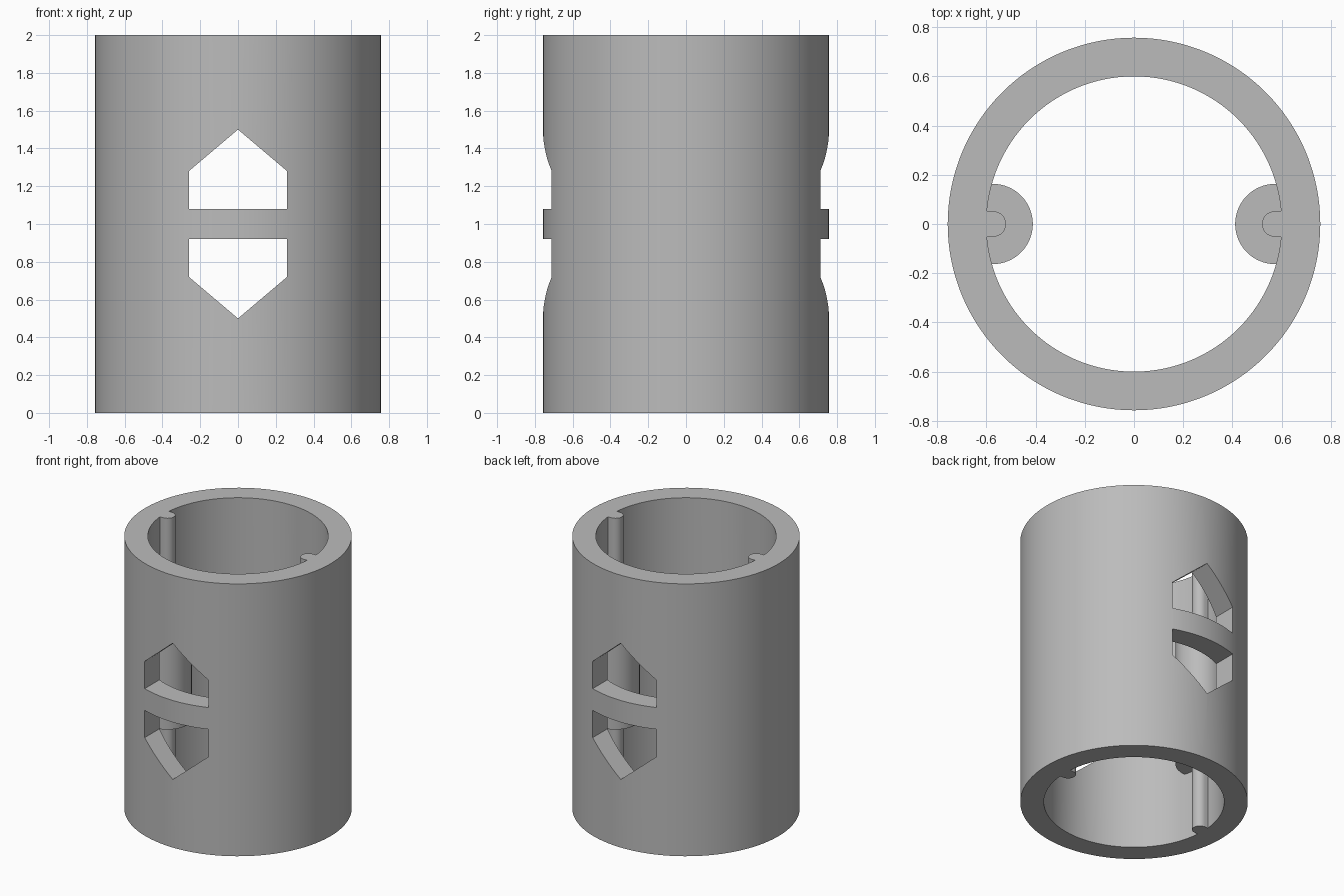
import bpy, bmesh, math

cube = bpy.data.objects.get("Cube")
if cube:
    bpy.data.objects.remove(cube, do_unlink=True)

OUTER, INNER, HEIGHT, SIDES = 0.757, 0.6, 2.0, 128

grey = bpy.data.materials.new("plain_grey")
grey.use_nodes = True
colour = (0.5, 0.5, 0.5, 1)
grey.diffuse_color = colour
grey.node_tree.nodes["Principled BSDF"].inputs["Base Color"].default_value = colour


def finish(name, bm):
    bmesh.ops.recalc_face_normals(bm, faces=bm.faces)
    mesh = bpy.data.meshes.new(name)
    bm.to_mesh(mesh)
    bm.free()
    mesh.materials.append(grey)
    obj = bpy.data.objects.new(name, mesh)
    bpy.context.collection.objects.link(obj)
    return obj


def prism(name, outline, shift):
    """Extrude a closed outline of 3D points along a vector."""
    bm = bmesh.new()
    face = bm.faces.new([bm.verts.new(p) for p in outline])
    ext = bmesh.ops.extrude_face_region(bm, geom=[face])
    moved = [v for v in ext["geom"] if isinstance(v, bmesh.types.BMVert)]
    bmesh.ops.translate(bm, verts=moved, vec=shift)
    return finish(name, bm)


def tube(name):
    """Hollow cylinder made of four connected rings."""
    bm = bmesh.new()
    rings = []
    for r, z in ((OUTER, 0), (OUTER, HEIGHT), (INNER, HEIGHT), (INNER, 0)):
        rings.append([bm.verts.new((r * math.cos(a), r * math.sin(a), z))
                      for a in (math.tau * i / SIDES for i in range(SIDES))])
    for k, ring in enumerate(rings):
        other = rings[(k + 1) % len(rings)]
        for i in range(SIDES):
            j = (i + 1) % SIDES
            bm.faces.new((ring[i], ring[j], other[j], other[i]))
    return finish(name, bm)


def rounded_rib(name, side, centre, radius, root, z0, z1, steps):
    """Half-round rib on the inner wall, with its root buried in the wall."""
    pts = [(root, -radius), (root, radius)]
    for i in range(steps + 1):
        a = math.pi / 2 + math.pi * i / steps
        pts.append((centre + radius * math.cos(a), radius * math.sin(a)))
    return prism(name, [(side * x, y, z0) for x, y in pts], (0, 0, z1 - z0))


def combine(target, tool, operation):
    mod = target.modifiers.new(tool.name, "BOOLEAN")
    mod.operation, mod.solver, mod.object = operation, "EXACT", tool
    bpy.ops.object.select_all(action="DESELECT")
    target.select_set(True)
    bpy.context.view_layer.objects.active = target
    bpy.ops.object.modifier_apply(modifier=mod.name)
    bpy.data.objects.remove(tool, do_unlink=True)


sleeve = tube("sleeve")

# Pointed windows through front and back walls, leaving a bar between
for flip in (1, -1):
    outline = [(-0.26, 0.08), (0.26, 0.08), (0.26, 0.28), (0, 0.5), (-0.26, 0.28)]
    cutter = prism("window_cutter", [(x, -1, 1 + flip * z) for x, z in outline], (0, 2, 0))
    combine(sleeve, cutter, "DIFFERENCE")

# Full-height narrow ribs and shorter wide bosses on both side walls
for side in (1, -1):
    combine(sleeve, rounded_rib("wide_boss", side, 0.574, 0.163, 0.64, 0.5, 1.5, 32), "UNION")
    combine(sleeve, rounded_rib("narrow_rib", side, 0.572, 0.052, 0.65, 0, HEIGHT, 16), "UNION")

bpy.ops.object.shade_smooth_by_angle(angle=math.radians(25))
